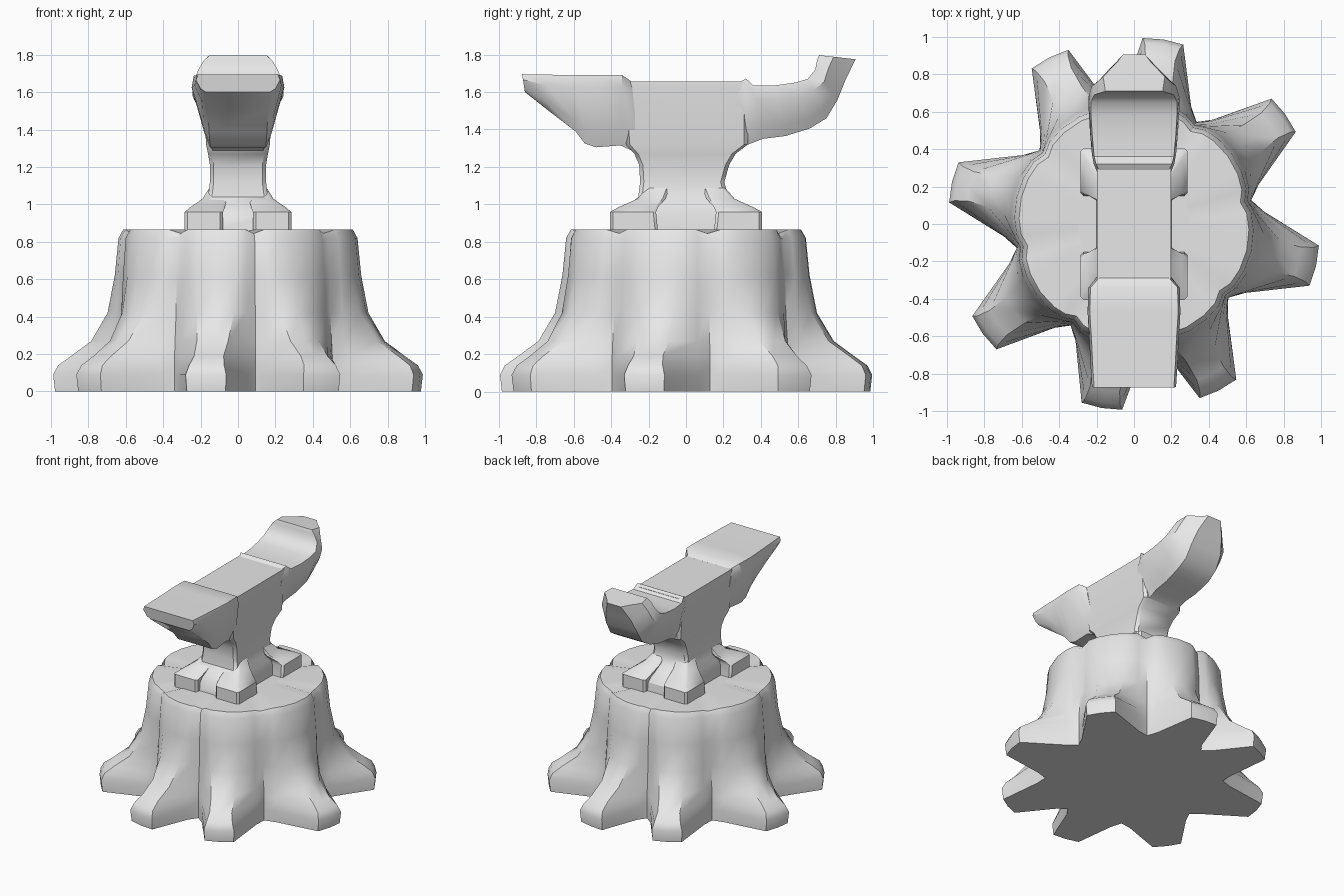
import bpy, bmesh, math

grey = bpy.data.materials.new("plain_grey")
grey.diffuse_color = (0.8, 0.8, 0.8, 1)


def loft(name, rings, angle=40):
    """Skin a list of equal-length point rings and cap both ends."""
    bm = bmesh.new()
    vs = [[bm.verts.new(p) for p in ring] for ring in rings]
    n = len(vs[0])
    for a, b in zip(vs, vs[1:]):
        for i in range(n):
            j = (i + 1) % n
            bm.faces.new((a[i], a[j], b[j], b[i]))
    bm.faces.new(vs[0][::-1])
    bm.faces.new(vs[-1])
    bmesh.ops.recalc_face_normals(bm, faces=bm.faces)
    me = bpy.data.meshes.new(name)
    bm.to_mesh(me)
    bm.free()
    me.materials.append(grey)
    ob = bpy.data.objects.new(name, me)
    bpy.context.collection.objects.link(ob)
    bpy.ops.object.select_all(action='DESELECT')
    ob.select_set(True)
    bpy.context.view_layer.objects.active = ob
    bpy.ops.object.shade_smooth_by_angle(angle=math.radians(angle))
    return ob


# Tree stump: eight roots flaring out of a grooved trunk
roots = [-63, -13, 36, 81, 117, 167, 216, 260]
levels = [  # z, root radius, root half width, flank radius, groove radius
    (0.00, 0.985, 0.105, 0.70, 0.64),
    (0.09, 0.995, 0.11, 0.70, 0.64),
    (0.14, 0.97, 0.095, 0.695, 0.64),
    (0.19, 0.90, 0.08, 0.69, 0.64),
    (0.27, 0.79, 0.085, 0.67, 0.635),
    (0.42, 0.70, 0.10, 0.655, 0.625),
    (0.62, 0.66, 0.11, 0.645, 0.62),
    (0.82, 0.64, 0.11, 0.63, 0.605),
    (0.865, 0.615, 0.11, 0.605, 0.58),
    (0.867, 0.30, 0.055, 0.30, 0.30),
]


def polar(r, a, z):
    return (r * math.cos(a), r * math.sin(a), z)


stump_rings = []
for z, r, w, flank, groove in levels:
    ring = []
    for i, deg in enumerate(roots):
        a = math.radians(deg)
        before = math.radians((deg - roots[i - 1]) % 360) / 2
        after = math.radians((roots[(i + 1) % 8] - deg) % 360) / 2
        da = math.asin(w / r)
        gz = z - 0.02 if abs(z - 0.865) < 0.001 else z
        ring += [polar(flank, a - 0.75 * before, z), polar(r, a - da, z),
                 polar(r + 0.004, a, z), polar(r, a + da, z),
                 polar(flank, a + 0.75 * after, z), polar(groove, a + after, gz)]
    stump_rings.append(ring)
loft("stump", stump_rings)


def block(x0, x1, y0, y1, z, c):
    """Rectangle with cut corners at height z."""
    return [(x0 + c, y0, z), (x1 - c, y0, z), (x1, y0 + c, z), (x1, y1 - c, z),
            (x1 - c, y1, z), (x0 + c, y1, z), (x0, y1 - c, z), (x0, y0 + c, z)]


# Anvil waist and central face
waist = [(0.86, -0.37, 0.37, 0.20), (0.93, -0.36, 0.36, 0.195),
         (0.99, -0.31, 0.29, 0.18), (1.04, -0.255, 0.225, 0.16),
         (1.12, -0.245, 0.205, 0.15), (1.21, -0.25, 0.23, 0.15),
         (1.27, -0.275, 0.265, 0.16), (1.32, -0.32, 0.33, 0.17),
         (1.46, -0.33, 0.33, 0.18), (1.62, -0.33, 0.335, 0.197),
         (1.655, -0.33, 0.34, 0.197)]
loft("anvil_body", [block(-x, x, y0, y1, z, 0.02) for z, y0, y1, x in waist])

# Four feet that slope up into the waist
for sx in (-1, 1):
    for sy in (-1, 1):
        steps = [(0.86, 0.08, 0.285, 0.15, 0.405), (0.96, 0.08, 0.285, 0.16, 0.405),
                 (0.985, 0.07, 0.255, 0.15, 0.36), (1.03, 0.06, 0.19, 0.11, 0.26),
                 (1.11, 0.05, 0.14, 0.08, 0.19)]
        rings = [[(sx * x, sy * y, z) for x, y, z in block(x0, x1, y0, y1, z, 0.015)]
                 for z, x0, x1, y0, y1 in steps]
        loft("anvil_foot", rings)


def beam(yt, zt, yb, zb, top, low, lip):
    """Cross-section across x: flat top, lip edge, narrowing underside."""
    ym = yt + (yb - yt) * lip
    zm = zt + (zb - zt) * lip
    yl = yt + (yb - yt) * 0.8
    zl = zt + (zb - zt) * 0.8
    right = [(top - 0.012, yt, zt), (top, ym, zm), (low, yl, zl), (low - 0.03, yb, zb)]
    return right + [(-x, y, z) for x, y, z in reversed(right)]


# Square front table with a sloping underside
table = [(-0.875, 1.695, -0.86, 1.60, 0.225, 0.20, 0.3),
         (-0.75, 1.693, -0.74, 1.505, 0.233, 0.19, 0.3),
         (-0.60, 1.69, -0.59, 1.39, 0.24, 0.185, 0.2),
         (-0.53, 1.69, -0.54, 1.325, 0.245, 0.18, 0.18),
         (-0.47, 1.69, -0.48, 1.305, 0.248, 0.18, 0.17),
         (-0.34, 1.69, -0.35, 1.315, 0.245, 0.175, 0.16),
         (-0.29, 1.655, -0.25, 1.27, 0.20, 0.16, 0.15)]
loft("front_table", [beam(*s) for s in table])

# Rounded rear horn, curling upward at the tip
horn = [(0.28, 1.65, 0.24, 1.25, 0.195, 0.155, 0.2),
        (0.32, 1.672, 0.32, 1.315, 0.215, 0.16, 0.2),
        (0.36, 1.635, 0.41, 1.35, 0.225, 0.165, 0.25),
        (0.47, 1.635, 0.53, 1.365, 0.235, 0.17, 0.25),
        (0.58, 1.65, 0.66, 1.405, 0.242, 0.175, 0.3),
        (0.65, 1.67, 0.75, 1.46, 0.243, 0.17, 0.3),
        (0.69, 1.72, 0.81, 1.56, 0.225, 0.165, 0.4),
        (0.70, 1.77, 0.85, 1.66, 0.195, 0.14, 0.4),
        (0.71, 1.797, 0.905, 1.775, 0.165, 0.09, 0.4)]
loft("rear_horn", [beam(*s) for s in horn])
